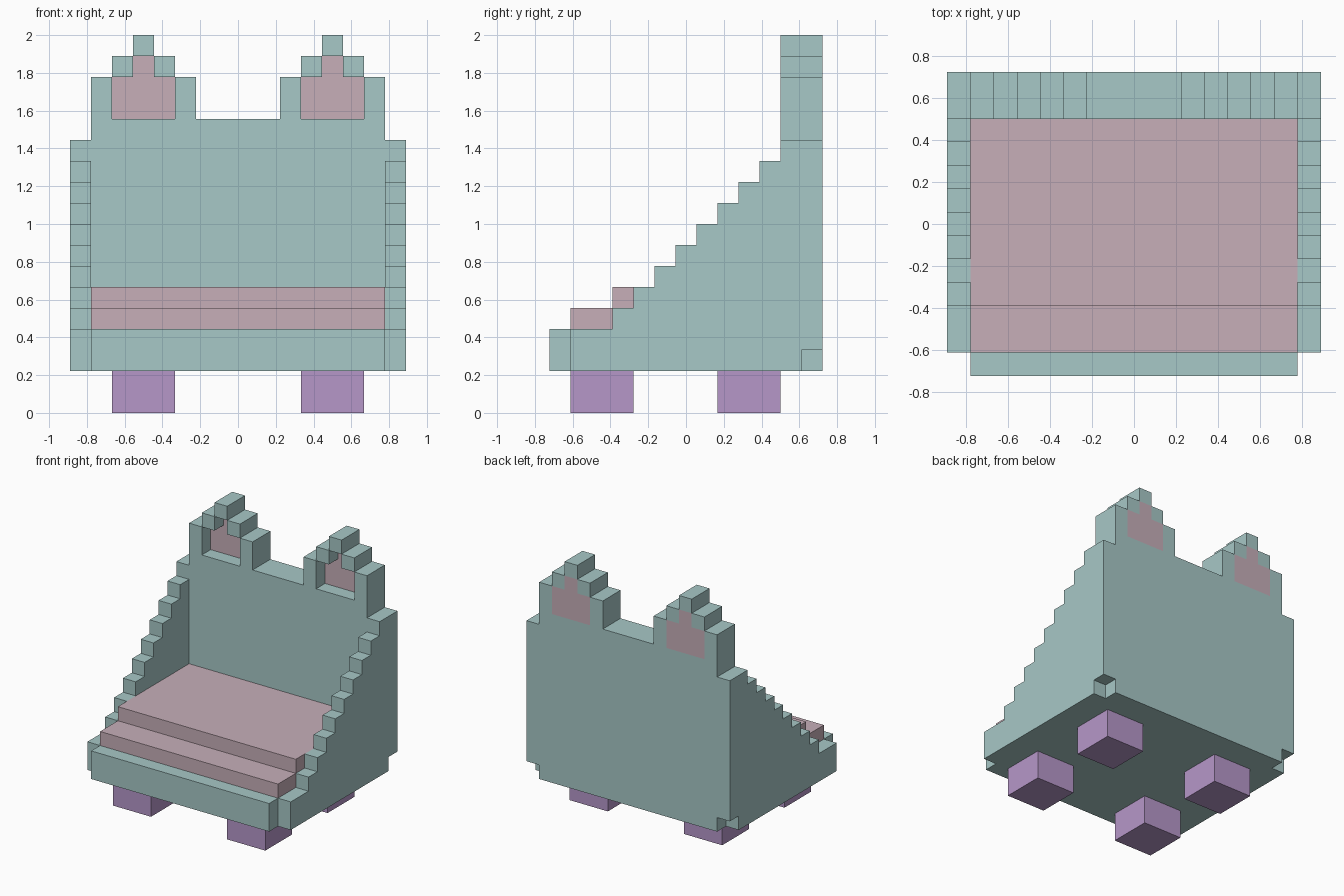
import bpy, bmesh
from mathutils import Vector

if "Cube" in bpy.data.objects:
    bpy.data.objects.remove(bpy.data.objects["Cube"])

U = 1 / 9  # one block of the grid the chair is built on


def material(name, rgb):
    def lin(c):
        c /= 255
        return c / 12.92 if c <= 0.04045 else ((c + 0.055) / 1.055) ** 2.4
    m = bpy.data.materials.new(name)
    m.diffuse_color = (*[lin(c) for c in rgb], 1)
    m.use_nodes = True
    m.node_tree.nodes["Principled BSDF"].inputs["Base Color"].default_value = m.diffuse_color
    return m


TEAL = material("soft teal", (167, 200, 199))
PINK = material("dusty pink", (199, 175, 185))
PURPLE = material("lilac", (182, 151, 201))


def extrude(name, points, start, depth, mat):
    """Extrude a closed flat profile, given in block units."""
    bm = bmesh.new()
    face = bm.faces.new([bm.verts.new(Vector(p) + Vector(start)) for p in points])
    geo = bmesh.ops.extrude_face_region(bm, geom=[face])["geom"]
    bmesh.ops.translate(bm, vec=depth,
                        verts=[g for g in geo if isinstance(g, bmesh.types.BMVert)])
    bmesh.ops.recalc_face_normals(bm, faces=bm.faces)
    bmesh.ops.scale(bm, vec=(U, U, U), verts=bm.verts)
    mesh = bpy.data.meshes.new(name)
    bm.to_mesh(mesh)
    bm.free()
    mesh.materials.append(mat)
    ob = bpy.data.objects.new(name, mesh)
    bpy.context.collection.objects.link(ob)
    return ob


def box(name, x, y, z, mat):
    rect = [(0, y[0], z[0]), (0, y[1], z[0]), (0, y[1], z[1]), (0, y[0], z[1])]
    return extrude(name, rect, (x[0], 0, 0), (x[1] - x[0], 0, 0), mat)


# Base with front rail, and backrest
box("seat_base", (-7, 7), (-6.5, 4.5), (2, 4), TEAL)
box("backrest", (-7, 7), (4.5, 6.5), (2, 14), TEAL)

# Stepped cushion
cushion = [(0, -5.5, 4), (0, -5.5, 5), (0, -3.5, 5),
           (0, -3.5, 6), (0, 4.5, 6), (0, 4.5, 4)]
extrude("seat_cushion", cushion, (-7, 0, 0), (14, 0, 0), PINK)

# Armrest profile: staircase up to the back, small notch at the rear foot
arm = [(0, -5.5, 2), (0, -5.5, 4)]
for i in range(9):
    y = -3.5 + i
    arm += [(0, y, 4 + i), (0, y, 5 + i)]
arm += [(0, 6.5, 13), (0, 6.5, 3), (0, 5.5, 3), (0, 5.5, 2)]

for side, s in (("left", -1), ("right", 1)):
    extrude(f"{side}_armrest", arm, (7 * s, 0, 0), (s, 0, 0), TEAL)

    def span(a, b):
        return tuple(sorted((a * s, b * s)))

    # Ear frame: two posts, two shoulders and a tip
    deep = (4.5, 6.5)
    for part, x, z in (("inner_post", (2, 3), (14, 16)),
                       ("outer_post", (6, 7), (14, 16)),
                       ("inner_shoulder", (3, 4), (16, 17)),
                       ("outer_shoulder", (5, 6), (16, 17)),
                       ("tip", (4, 5), (17, 18))):
        box(f"{side}_ear_{part}", span(*x), deep, z, TEAL)

    # Ear lining, recessed at the front and flush at the back
    lining = [(3, 14), (6, 14), (6, 16), (5, 16), (5, 17), (4, 17), (4, 16), (3, 16)]
    extrude(f"{side}_ear_lining", [(x * s, 0, z) for x, z in lining],
            (0, 5.5, 0), (0, 1, 0), PINK)

    # Legs
    for end, y in (("front", -5.5), ("back", 1.5)):
        box(f"{side}_{end}_leg", span(3, 6), (y, y + 3), (0, 2), PURPLE)
